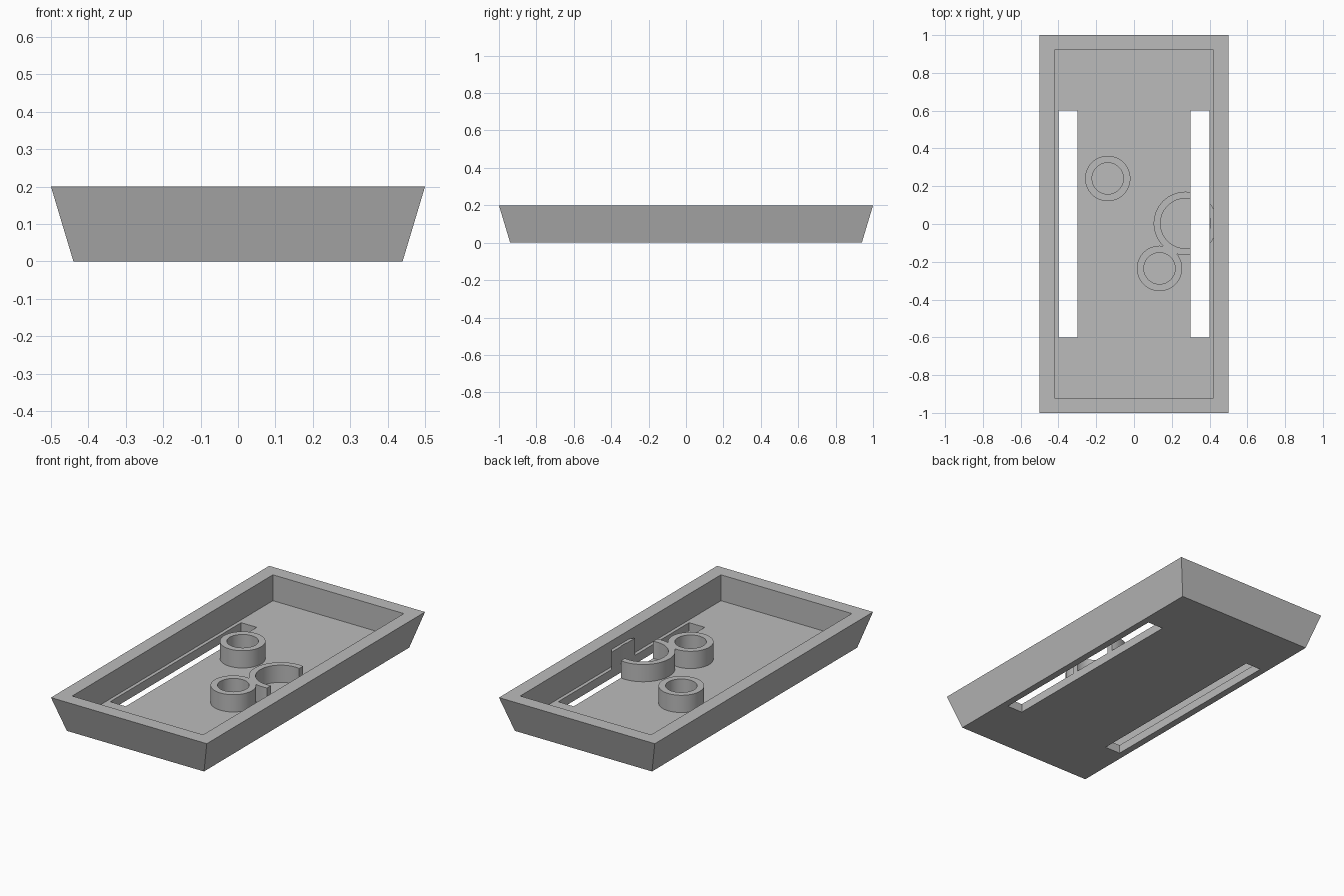
import bpy
import bmesh

default = bpy.data.objects.get("Cube")
if default:
    bpy.data.objects.remove(default, do_unlink=True)

grey = bpy.data.materials.new("plain grey")
grey.use_nodes = True
colour = (0.5, 0.5, 0.5, 1)
grey.diffuse_color = colour
grey.node_tree.nodes["Principled BSDF"].inputs["Base Color"].default_value = colour

FLOOR, RIM, BOSS_TOP = 0.05, 0.2, 0.15


def finish(name, bm):
    mesh = bpy.data.meshes.new(name)
    bm.to_mesh(mesh)
    bm.free()
    mesh.materials.append(grey)
    obj = bpy.data.objects.new(name, mesh)
    bpy.context.collection.objects.link(obj)
    return obj


def block(name, x, y, half_x, half_y, z0, z1, inset=0):
    """Box whose bottom face may be inset to give sloping sides."""
    bm = bmesh.new()
    bmesh.ops.create_cube(bm, size=2)
    for v in bm.verts:
        low = v.co.z < 0
        dx, dy = (half_x - inset, half_y - inset) if low else (half_x, half_y)
        v.co = (x + v.co.x * dx, y + v.co.y * dy, z0 if low else z1)
    return finish(name, bm)


def cylinder(name, x, y, radius, z0, z1):
    bm = bmesh.new()
    bmesh.ops.create_cone(bm, cap_ends=True, segments=64, radius1=radius,
                          radius2=radius, depth=z1 - z0)
    bmesh.ops.translate(bm, verts=bm.verts, vec=(x, y, (z0 + z1) / 2))
    return finish(name, bm)


def combine(target, tool, operation):
    """Apply a boolean and discard the tool."""
    mod = target.modifiers.new("boolean", "BOOLEAN")
    mod.operation, mod.solver, mod.object = operation, "EXACT", tool
    bpy.context.view_layer.objects.active = target
    bpy.ops.object.modifier_apply(modifier=mod.name)
    bpy.data.objects.remove(tool, do_unlink=True)


# Tray with sloping outer walls and a straight-walled recess
tray = block("tray", 0, 0, 0.5, 1, 0, RIM, inset=0.06)
combine(tray, block("recess", 0, 0, 0.42, 0.92, FLOOR, RIM + 0.1), "DIFFERENCE")

# Ring bosses standing on the floor: x, y, outer radius, inner radius
for x, y, outer, inner in ((-0.139, 0.241, 0.12, 0.083),
                           (0.135, -0.235, 0.12, 0.083),
                           (0.272, 0.003, 0.168, 0.132)):
    ring = cylinder("ring_boss", x, y, outer, FLOOR - 0.02, BOSS_TOP)
    combine(ring, cylinder("ring_hole", x, y, inner, FLOOR, RIM), "DIFFERENCE")
    combine(tray, ring, "UNION")

# Long slots cut through the floor and through the large ring
for side in (-1, 1):
    combine(tray, block("slot", side * 0.35, 0, 0.05, 0.6, -0.1, RIM + 0.1),
            "DIFFERENCE")

# Smooth round walls, sharp edges elsewhere
bpy.ops.object.select_all(action="DESELECT")
tray.select_set(True)
bpy.context.view_layer.objects.active = tray
bpy.ops.object.shade_smooth_by_angle(angle=0.5)
